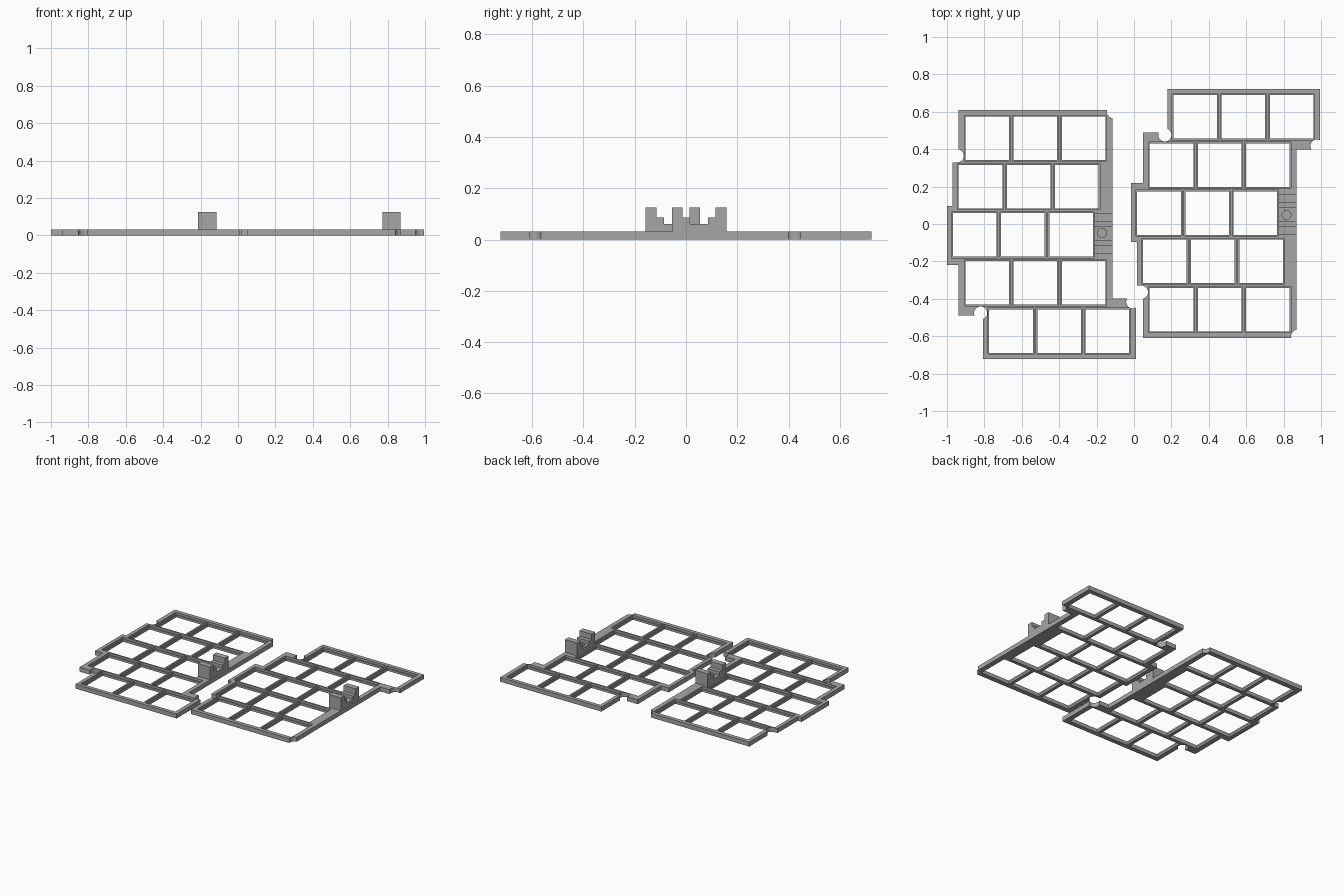
import bpy, bmesh, math
from mathutils import Vector

cube = bpy.data.objects.get("Cube")
if cube:
    bpy.data.objects.remove(cube, do_unlink=True)

grey = bpy.data.materials.new("plain grey")
grey.use_nodes = True
colour = (0.38, 0.38, 0.38, 1)
grey.diffuse_color = colour
grey.node_tree.nodes["Principled BSDF"].inputs["Base Color"].default_value = colour

THICK = 0.032     # plate thickness
LEDGE = 0.016     # height of the ledge inside each key opening
PITCH = 0.2575    # spacing of the openings
SHIFT = 0.985     # offset of the second plate


def prism(bm, points, direction):
    """Extrude a flat polygon along a direction."""
    face = bm.faces.new([bm.verts.new(p) for p in points])
    new = bmesh.ops.extrude_face_region(bm, geom=[face])["geom"]
    bmesh.ops.translate(bm, vec=Vector(direction),
                        verts=[v for v in new if isinstance(v, bmesh.types.BMVert)])


def box(bm, x, y, size, z0, z1):
    h = size / 2
    prism(bm, [(x - h, y - h, z0), (x + h, y - h, z0), (x + h, y + h, z0), (x - h, y + h, z0)],
          (0, 0, z1 - z0))


def disc(bm, x, y, r, z0, z1):
    ring = [math.tau * i / 32 for i in range(32)]
    prism(bm, [(x + r * math.cos(a), y + r * math.sin(a), z0) for a in ring], (0, 0, z1 - z0))


def make(name, build):
    bm = bmesh.new()
    build(bm)
    bmesh.ops.recalc_face_normals(bm, faces=bm.faces)
    mesh = bpy.data.meshes.new(name)
    bm.to_mesh(mesh)
    bm.free()
    obj = bpy.data.objects.new(name, mesh)
    bpy.context.collection.objects.link(obj)
    mesh.materials.append(grey)
    return obj


def cut(obj, build):
    """Subtract a temporary cutter and bake the result."""
    cutter = make("cutter", build)
    cutter.hide_render = True
    mod = obj.modifiers.new("cut", "BOOLEAN")
    mod.operation, mod.solver, mod.object = "DIFFERENCE", "EXACT", cutter
    graph = bpy.context.evaluated_depsgraph_get()
    baked = bpy.data.meshes.new_from_object(obj.evaluated_get(graph))
    obj.modifiers.clear()
    obj.data = baked
    bpy.data.objects.remove(cutter, do_unlink=True)


# Stepped plate outline, clockwise from the back left corner
outline = [(-0.938, 0.61), (-0.115, 0.61), (-0.115, -0.398), (0.01, -0.398),
           (0.01, -0.723), (-0.807, -0.723), (-0.807, -0.49), (-0.938, -0.49),
           (-0.938, -0.22), (-1.0, -0.22), (-1.0, 0.095), (-0.97, 0.095),
           (-0.97, 0.33), (-0.938, 0.33)]
# Middle opening of every row
rows = [(-0.527, 0.458), (-0.563, 0.2), (-0.594, -0.058), (-0.527, -0.315), (-0.4, -0.573)]
keys = [(x + i * PITCH, y) for x, y in rows for i in (-1, 0, 1)]
notches = [(-0.945, 0.365), (-0.82, -0.476), (-0.007, -0.417), (-0.11, 0.6)]
# Bracket steps: y and z
steps = [(-0.157, 0.125), (-0.115, 0.125), (-0.115, 0.085), (-0.085, 0.085),
         (-0.085, 0.06), (-0.015, 0.06), (-0.015, 0.085), (0.014, 0.085),
         (0.014, 0.125), (0.055, 0.125), (0.055, THICK), (-0.157, THICK)]


def build_plate(bm):
    prism(bm, [(x, y, 0) for x, y in outline], (0, 0, THICK))


def build_openings(bm):
    for x, y in keys:
        box(bm, x, y, 0.233, -0.05, 0.1)
    for x, y in notches:
        disc(bm, x, y, 0.035, -0.05, 0.1)


def build_pockets(bm):
    for x, y in keys:
        box(bm, x, y, 0.246, LEDGE, 0.1)


def build_bracket(bm):
    prism(bm, [(-0.213, y, z) for y, z in steps], (0.097, 0, 0))


def build_screw_hole(bm):
    disc(bm, -0.17, -0.048, 0.024, THICK + 0.004, 0.2)


plate = make("left_side_key_plate", build_plate)
cut(plate, build_openings)
cut(plate, build_pockets)
bracket = make("left_side_bracket", build_bracket)
cut(bracket, build_screw_hole)
plate.name, bracket.name = "right_key_plate", "right_bracket"

# Second half: mirrored front to back and moved sideways
for source, name in ((plate, "left_key_plate"), (bracket, "left_bracket")):
    mesh = source.data.copy()
    bm = bmesh.new()
    bm.from_mesh(mesh)
    for v in bm.verts:
        v.co.x += SHIFT
        v.co.y = -v.co.y
    bmesh.ops.reverse_faces(bm, faces=bm.faces)
    bm.to_mesh(mesh)
    bm.free()
    bpy.context.collection.objects.link(bpy.data.objects.new(name, mesh))
